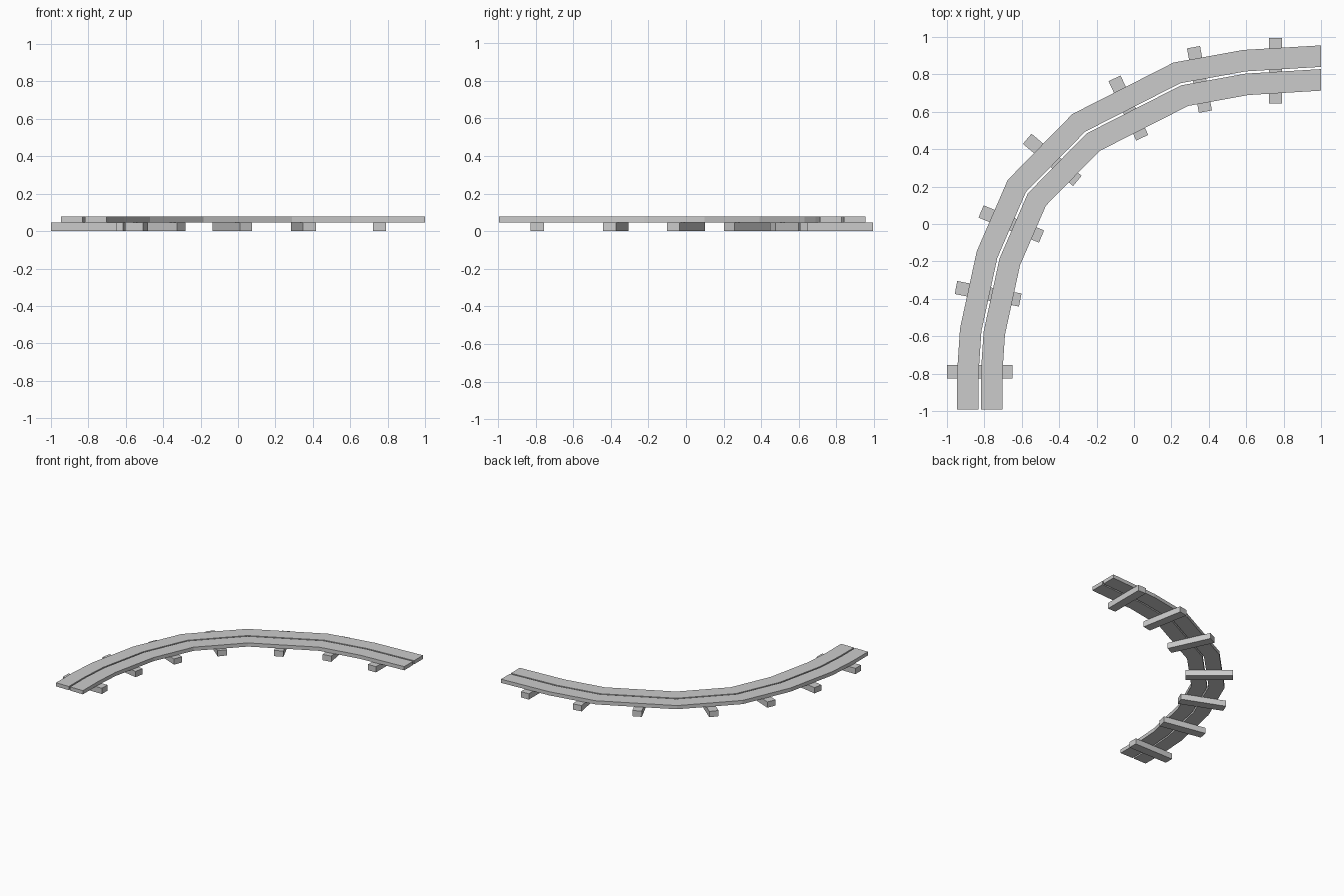
import bpy, bmesh, math
from mathutils import Vector

if "Cube" in bpy.data.objects:
    bpy.data.objects.remove(bpy.data.objects["Cube"])

# Centre line of the curved track
PATH = [Vector(p) for p in [(-0.825, -0.993), (-0.825, -0.80), (-0.81, -0.575),
        (-0.725, -0.183), (-0.573, 0.167), (-0.257, 0.489), (0.25, 0.747),
        (0.598, 0.81), (1.0, 0.834)]]
Z_SLEEPER, Z_TOP = 0.047, 0.077


def offset_path(dist):
    """Mitred offset of the path, positive to the outside (left) of the curve."""
    normals = []
    for a, b in zip(PATH, PATH[1:]):
        d = (b - a).normalized()
        normals.append(Vector((-d.y, d.x)))
    # end cuts stay square to the axes
    out = [PATH[0] + Vector((-dist, 0))]
    for i in range(1, len(PATH) - 1):
        m = (normals[i - 1] + normals[i]).normalized()
        out.append(PATH[i] + m * dist / m.dot(normals[i]))
    out.append(PATH[-1] + Vector((0, dist)))
    return out


def make_rail(name, d_in, d_out):
    bm = bmesh.new()
    rings = []
    for a, b in zip(offset_path(d_in), offset_path(d_out)):
        rings.append([bm.verts.new((p.x, p.y, z)) for p, z in
                      ((a, Z_SLEEPER), (b, Z_SLEEPER), (b, Z_TOP), (a, Z_TOP))])
    for r, s in zip(rings, rings[1:]):
        for i in range(4):
            j = (i + 1) % 4
            bm.faces.new((r[i], r[j], s[j], s[i]))
    bm.faces.new(rings[0])
    bm.faces.new(rings[-1][::-1])
    bmesh.ops.recalc_face_normals(bm, faces=bm.faces)
    me = bpy.data.meshes.new(name)
    bm.to_mesh(me)
    bm.free()
    bpy.context.collection.objects.link(bpy.data.objects.new(name, me))


# Two flat plank rails with a narrow gap
make_rail("outer_rail", 0.006, 0.121)
make_rail("inner_rail", -0.121, -0.006)

# Sleepers across the track: x, y, angle in degrees
SLEEPERS = [(-0.825, -0.79, 0), (-0.78, -0.373, -11), (-0.656, 0.0, -22.5),
            (-0.437, 0.343, -40), (-0.03, 0.62, -65), (0.35, 0.773, -79.5),
            (0.757, 0.82, -90)]
for i, (x, y, ang) in enumerate(SLEEPERS):
    bpy.ops.mesh.primitive_cube_add(size=1, location=(x, y, Z_SLEEPER / 2),
                                    rotation=(0, 0, math.radians(ang)))
    ob = bpy.context.object
    ob.name = f"sleeper_{i + 1}"
    ob.scale = (0.35, 0.071, Z_SLEEPER)
